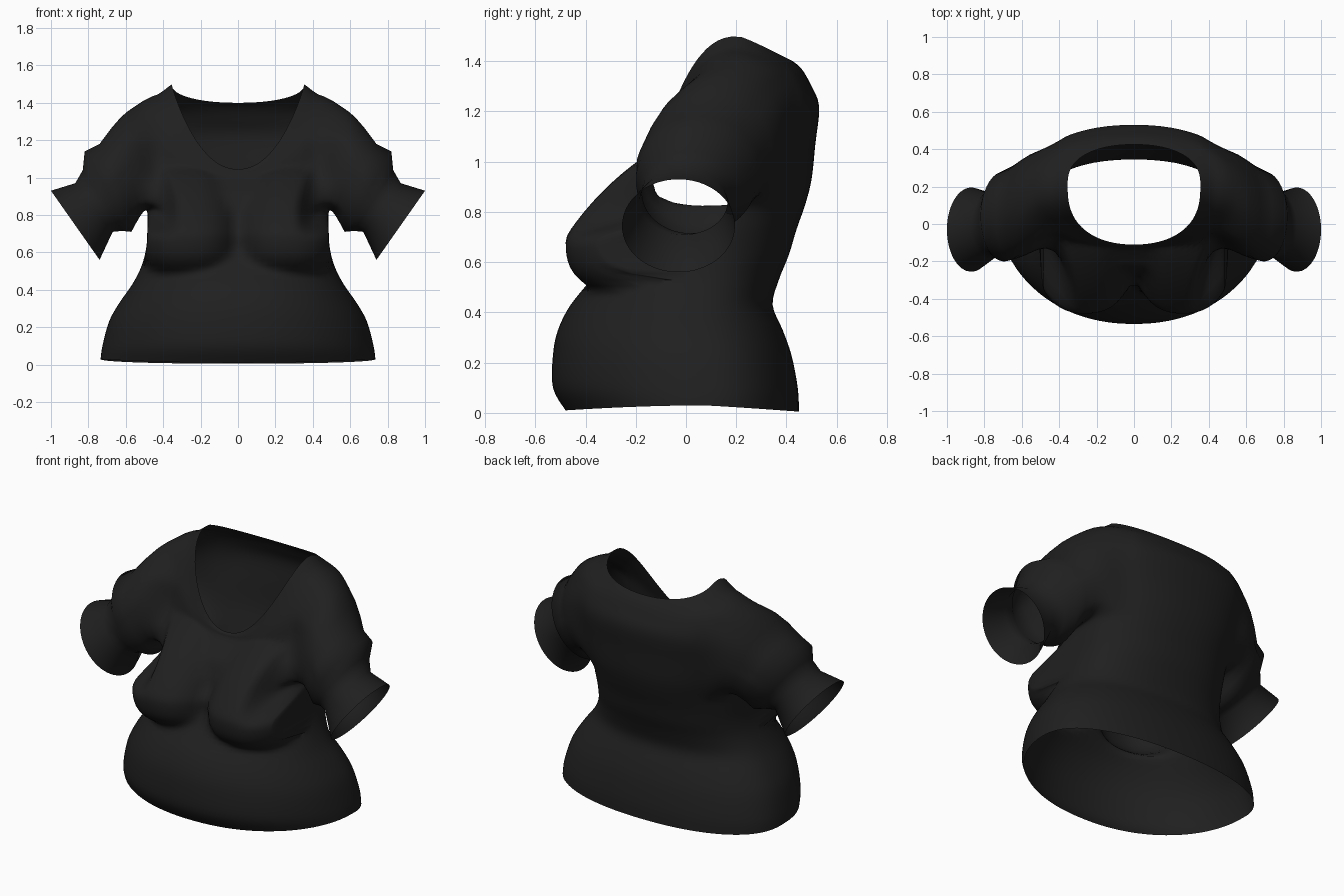
import bpy, bmesh
from math import sin, cos, pi, atan2, radians, sqrt
from mathutils import Vector

if "Cube" in bpy.data.objects:
    bpy.data.objects.remove(bpy.data.objects["Cube"])

cloth = bpy.data.materials.new("black cloth")
cloth.use_nodes = True
cloth.diffuse_color = (0.014, 0.014, 0.014, 1)
cloth.node_tree.nodes["Principled BSDF"].inputs["Base Color"].default_value = (0.014, 0.014, 0.014, 1)

COLS, SUB = 96, 4

# Torso rings, hem to neckline: half width, side y, front y, back y, front z, side z, back z
RINGS = [
    (.735, .07, -.48, .45, .01, .03, .005),
    (.725, .07, -.53, .445, .10, .10, .10),
    (.69, .05, -.53, .42, .23, .23, .23),
    (.635, .03, -.51, .385, .33, .33, .33),
    (.565, .01, -.46, .345, .43, .43, .43),
    (.515, .02, -.38, .37, .53, .53, .53),
    (.49, .05, -.31, .41, .63, .63, .63),
    (.485, .08, -.27, .44, .73, .73, .73),
    (.485, .11, -.26, .475, .83, .83, .83),
    (.50, .145, -.23, .50, .91, .91, .93),
    (.53, .17, -.18, .515, .96, 1.02, 1.07),
    (.56, .19, -.14, .53, 1.0, 1.20, 1.22),
    (.53, .20, -.125, .495, 1.02, 1.40, 1.31),
    (.43, .21, -.12, .46, 1.035, 1.445, 1.37),
    (.355, .21, -.11, .425, 1.045, 1.50, 1.40),
]
ARM_ROWS = (8 * SUB, 12 * SUB)
ARM_ANGLE = radians(38)

# Sleeve rings, shoulder to cuff: top (x, z), bottom (x, z), centre y, half depth
SLEEVE = [
    ((.65, 1.32), (.51, .82), .10, .275),
    ((.74, 1.18), (.545, .755), .05, .25),
    ((.82, 1.14), (.57, .71), .04, .24),
    ((.83, 1.04), (.62, .715), .02, .195),
    ((.87, .97), (.67, .71), -.01, .175),
    ((1.0, .93), (.74, .56), -.03, .225),
]


def clamp(t):
    return min(max(t, 0), 1)


def spline(i, t):
    """Smooth blend between torso rings i and i+1."""
    last = len(RINGS) - 1
    quad = [RINGS[min(max(i + k, 0), last)] for k in (-1, 0, 1, 2)]
    return [b + .5 * t * (c - a + t * (2*a - 5*b + 4*c - d + t * (3*(b - c) + d - a)))
            for a, b, c, d in zip(*quad)]


def bust_y(x, z):
    """Front surface of the bust, or None outside of it."""
    k = z - .70
    across = abs((abs(x) - .26) / .265) ** 2.4
    r = 1 - across - ((k / .42) ** 2 if k > 0 else (-k / .24) ** 3.2)
    return None if r <= 0 else -.18 - .30 * sqrt(r) + .65 * max(k, 0)


def torso_point(ring, th):
    hw, mid, yf, yb, zf, zs, zb = ring
    s, c = sin(th), cos(th)
    x = hw * (abs(c) ** .93) * (1 if c > 0 else -1)
    if s > 0:
        return Vector((x, mid + (yb - mid) * s ** .8, zs + (zb - zs) * s ** .9))
    z = zs + (zf - zs) * abs(s) ** 1.8
    y = mid + (yf - mid) * abs(s) ** (1 - .25 * clamp((z - .6) / .4))
    bust = bust_y(x, z)
    if bust is not None and bust < y:
        # the bust fades out towards the armhole
        beside = 1 - clamp((atan2(-s, abs(c)) - ARM_ANGLE) / radians(12))
        y += (bust - y) * (1 - beside * clamp((z - .70) / .12))
    return Vector((x, y, z))


def sleeve_point(ring, side, a):
    (tx, tz), (bx, bz), yc, hy = ring
    u = sin(a)
    return Vector((side * ((tx + bx) + (tx - bx) * u) / 2, yc + hy * cos(a),
                   ((tz + bz) + (tz - bz) * u) / 2))


def bridge(bm, a, b):
    for k in range(len(a)):
        n = (k + 1) % len(a)
        bm.faces.new((a[k], a[n], b[n], b[k]))


bm = bmesh.new()

# Torso skin, leaving an armhole on each side
levels = [spline(i, k / SUB) for i in range(len(RINGS) - 1) for k in range(SUB)]
levels.append(RINGS[-1])
angles = [2 * pi * (j + .5) / COLS for j in range(COLS)]
grid = [[bm.verts.new(torso_point(r, th)) for th in angles] for r in levels]
for i in range(len(levels) - 1):
    for j in range(COLS):
        n = (j + 1) % COLS
        th = 2 * pi * (j + 1) / COLS
        off = abs(atan2(sin(th), abs(cos(th))))
        if ARM_ROWS[0] <= i < ARM_ROWS[1] and off < ARM_ANGLE:
            continue
        bm.faces.new((grid[i][j], grid[i][n], grid[i + 1][n], grid[i + 1][j]))
for v in [v for v in bm.verts if not v.link_faces]:
    bm.verts.remove(v)

# Sleeves grown from the armhole edges
seam = []
rim = [v for v in bm.verts if v.is_boundary and v not in grid[0] and v not in grid[-1]]
(tx, tz), (bx, bz), yc, hy = SLEEVE[0]
for side in (1, -1):
    def turn(v):
        return atan2((v.co.z - (tz + bz) / 2) / ((tz - bz) / 2), (v.co.y - yc) / hy)
    loop = sorted((v for v in rim if v.co.x * side > 0), key=turn)
    count = len(loop)
    # even spacing blended with the armhole's own spacing
    turns = [.5 * turn(v) + .5 * (-pi + 2 * pi * (k + .5) / count) for k, v in enumerate(loop)]
    start = [v.co.copy() for v in loop]
    prev = loop
    seam += loop
    for f in (.25, .5, .75):
        ring = [bm.verts.new(p.lerp(sleeve_point(SLEEVE[0], side, a), f))
                for p, a in zip(start, turns)]
        bridge(bm, prev, ring)
        seam += ring
        prev = ring
    for spec in SLEEVE:
        ring = [bm.verts.new(sleeve_point(spec, side, a)) for a in turns]
        bridge(bm, prev, ring)
        prev = ring

# Soften the shoulder seam and the edge of the bust
near = set(seam)
for _ in range(2):
    near |= {e.other_vert(v) for v in near for e in v.link_edges}
near = [v for v in near if not v.is_boundary and abs(v.co.x) < .66]
for _ in range(6):
    bmesh.ops.smooth_vert(bm, verts=near, factor=.5, use_axis_x=True, use_axis_y=True, use_axis_z=True)
front = [v for v in bm.verts if v.co.y < -.1 and .44 < v.co.z < .98 and abs(v.co.x) < .5]
for _ in range(2):
    bmesh.ops.smooth_vert(bm, verts=front, factor=.4, use_axis_x=True, use_axis_y=True, use_axis_z=True)

bmesh.ops.recalc_face_normals(bm, faces=bm.faces)
mesh = bpy.data.meshes.new("shirt")
bm.to_mesh(mesh)
bm.free()
mesh.materials.append(cloth)
shirt = bpy.data.objects.new("shirt", mesh)
bpy.context.collection.objects.link(shirt)
bpy.context.view_layer.objects.active = shirt
shirt.select_set(True)
bpy.ops.object.shade_smooth_by_angle(angle=radians(70))
